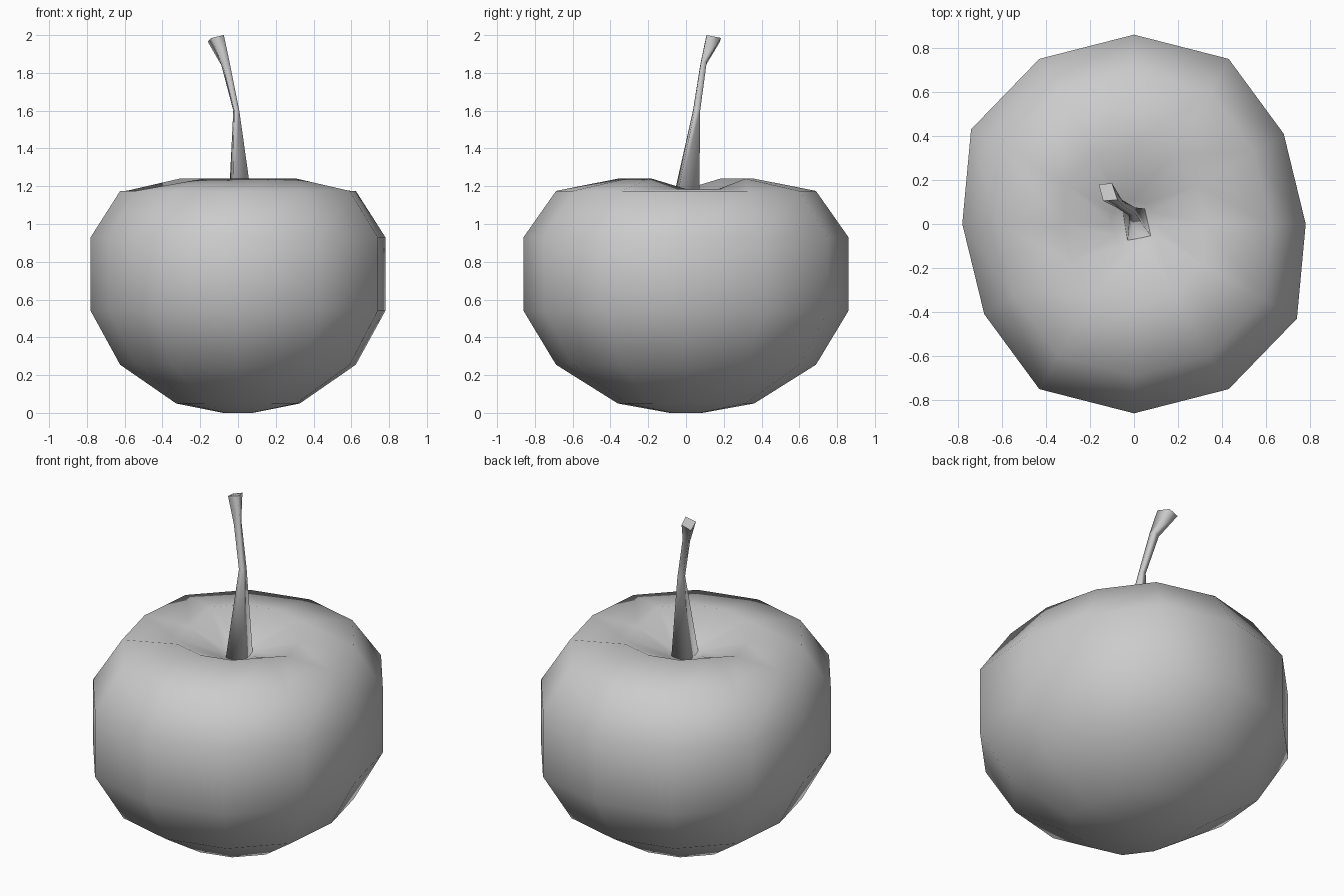
import bpy, bmesh

cube = bpy.data.objects.get("Cube")
if cube:
    bpy.data.objects.remove(cube, do_unlink=True)

grey = bpy.data.materials.new("plain grey")
grey.use_nodes = True
COLOUR = (0.6, 0.6, 0.6, 1)
grey.diffuse_color = COLOUR
grey.node_tree.nodes["Principled BSDF"].inputs["Base Color"].default_value = COLOUR


def loft(name, rings, sharp_top=False):
    """Skin a stack of equal rings, close both ends and shade smooth."""
    bm = bmesh.new()
    loops = [[bm.verts.new(p) for p in ring] for ring in rings]
    n = len(loops[0])
    for low, high in zip(loops, loops[1:]):
        for i in range(n):
            j = (i + 1) % n
            bm.faces.new((low[i], low[j], high[j], high[i]))
    bm.faces.new(loops[0][::-1])
    top = bm.faces.new(loops[-1])
    bmesh.ops.recalc_face_normals(bm, faces=bm.faces)
    for f in bm.faces:
        f.smooth = True
    if sharp_top:
        top.smooth = False
        for e in top.edges:
            e.smooth = False
    mesh = bpy.data.meshes.new(name)
    bm.to_mesh(mesh)
    bm.free()
    mesh.materials.append(grey)
    obj = bpy.data.objects.new(name, mesh)
    bpy.context.collection.objects.link(obj)
    return obj


# Fruit: half an outline, turned half a circle to complete it
half = [(0.78, 0), (0.68, 0.41), (0.43, 0.75), (0, 0.86), (-0.43, 0.75), (-0.74, 0.43)]
outline = half + [(-x, -y) for x, y in half]
profile = [(0.1, 0), (0.42, 0.05), (0.8, 0.255), (1, 0.54), (1, 0.93),
           (0.8, 1.175), (0.42, 1.24), (0.13, 1.12), (0.04, 1.09)]
RIM = 6
rings = []
for level, (scale, z) in enumerate(profile):
    ring = []
    for i, (x, y) in enumerate(outline):
        # The rim sags at two opposite places
        sag = 0.055 if level == RIM and i % 6 < 2 else 0
        ring.append((x * scale, y * scale, z - sag))
    rings.append(ring)
loft("fruit", rings)

# Stem: four-sided, bent, flared at the root and at the cut tip
stem = [
    [(-0.03, -0.08, 1.08), (0.08, -0.06, 1.08), (0.05, 0.07, 1.09), (-0.05, 0.05, 1.09)],
    [(-0.02, 0.037, 1.6), (0.007, 0.045, 1.6), (0.005, 0.075, 1.6), (-0.025, 0.07, 1.6)],
    [(-0.08, 0.075, 1.84), (-0.045, 0.08, 1.86), (-0.055, 0.11, 1.86), (-0.088, 0.105, 1.84)],
    [(-0.14, 0.105, 1.985), (-0.075, 0.11, 2.0), (-0.1, 0.185, 1.985), (-0.16, 0.18, 1.965)],
]
loft("stem", stem, sharp_top=True)
